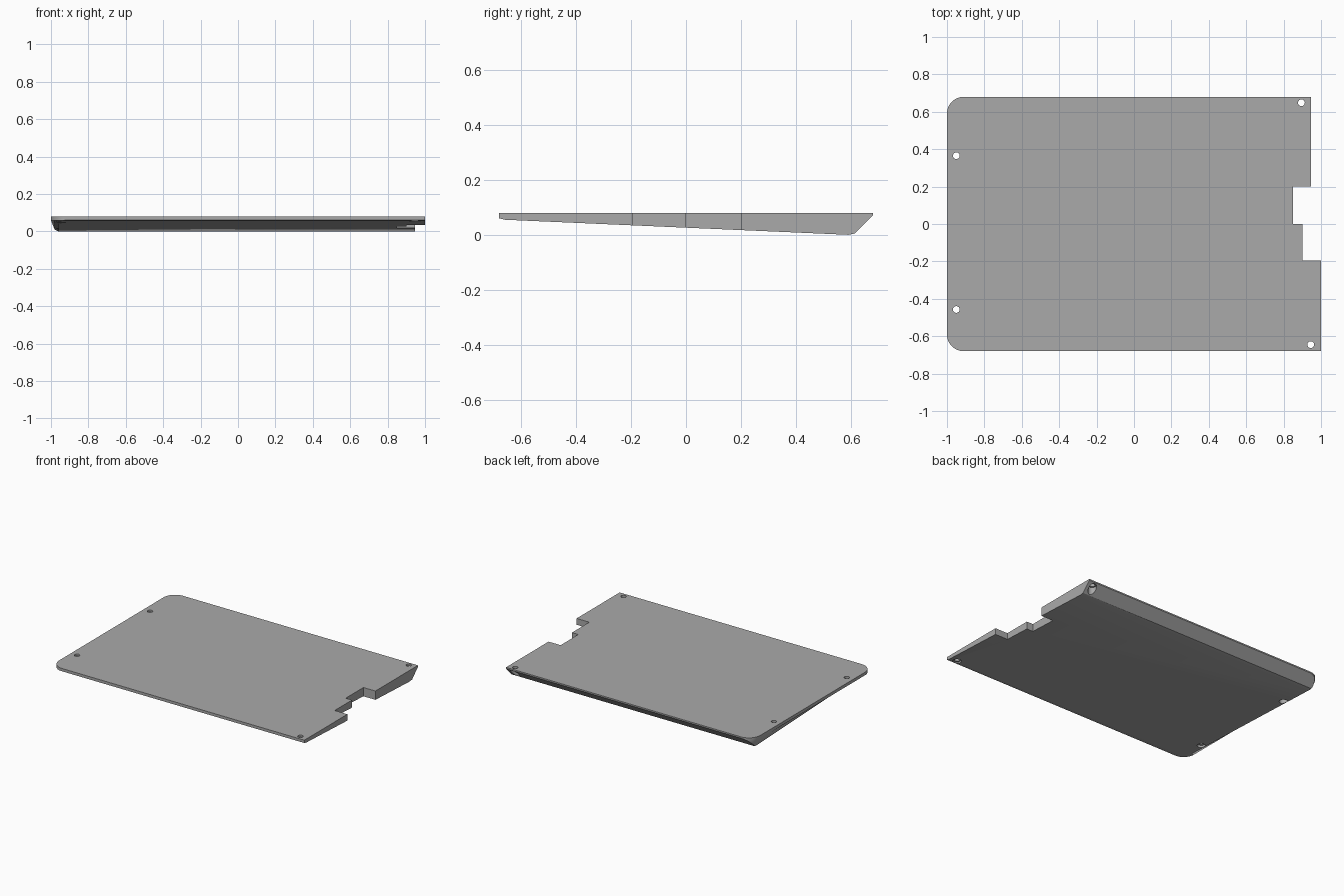
import bpy
import bmesh
from math import pi, sin, cos

if "Cube" in bpy.data.objects:
    bpy.data.objects.remove(bpy.data.objects["Cube"])

grey = bpy.data.materials.new("mid_grey")
grey.use_nodes = True
colour = (0.4, 0.4, 0.4, 1)
grey.diffuse_color = colour
grey.node_tree.nodes["Principled BSDF"].inputs["Base Color"].default_value = colour

TOP, RIM, HALF_Y, RADIUS = 0.08, 0.058, 0.68, 0.09


def loft(name, loops):
    """Closed solid through a stack of matching vertex loops."""
    bm = bmesh.new()
    rings = [[bm.verts.new(p) for p in loop] for loop in loops]
    for a, b in zip(rings, rings[1:]):
        for i in range(len(a)):
            j = (i + 1) % len(a)
            bm.faces.new((a[i], a[j], b[j], b[i]))
    bm.faces.new(rings[0])
    bm.faces.new(rings[-1])
    bmesh.ops.recalc_face_normals(bm, faces=bm.faces)
    mesh = bpy.data.meshes.new(name)
    bm.to_mesh(mesh)
    bm.free()
    mesh.materials.append(grey)
    obj = bpy.data.objects.new(name, mesh)
    bpy.context.collection.objects.link(obj)
    return obj


def cut(target, tool, operation):
    """Apply a boolean and discard its helper."""
    tool.hide_render = True
    mod = target.modifiers.new("cut", "BOOLEAN")
    mod.operation, mod.solver, mod.object = operation, "EXACT", tool
    bpy.context.view_layer.objects.active = target
    bpy.ops.object.modifier_apply(modifier=mod.name)
    bpy.data.objects.remove(tool)


def cylinder(x, y, r, z0, z1, n=24):
    ring = [(x + r * cos(2 * pi * i / n), y + r * sin(2 * pi * i / n)) for i in range(n)]
    return loft("hole_cutter", [[(*p, z) for p in ring] for z in (z0, z1)])


def outline(inset):
    """Plan shape: stepped edge on the left, rounded corners on the right."""
    pts = [(1, -HALF_Y), (1, -0.195), (0.9, -0.195), (0.9, 0), (0.85, 0),
           (0.85, 0.2), (0.945, 0.2), (0.945, HALF_Y)]
    for cy, start in ((HALF_Y - RADIUS, pi / 2), (RADIUS - HALF_Y, pi)):
        for i in range(13):
            a = start + pi / 2 * i / 12
            pts.append((RADIUS - 1 + inset + RADIUS * cos(a), cy + RADIUS * sin(a)))
    return pts


def underside(y):
    return 0.055 - 0.0438 * (y + 0.66)


# Body: vertical rim, drafted side, rounded lower edge, sloping underside
body = loft("tapered_panel", [
    [(x, y, TOP) for x, y in outline(0)],
    [(x, y, RIM) for x, y in outline(0)],
    [(x, y, min(RIM - 0.001, underside(y) + 0.009)) for x, y in outline(0.02)],
    [(x, y, underside(y)) for x, y in outline(0.04)],
])

# Chamfered front lip and steep back slope
profile = [(-0.72, 0.2), (-0.72, 0.07), (-0.68, 0.06), (-0.66, 0.055), (-0.6, 0.045),
           (0, -0.05), (0.34, -0.05), (0.59, 0), (0.615, 0.005), (0.68, 0.07),
           (0.72, 0.11), (0.72, 0.2)]
cut(body, loft("edge_cutter", [[(x, y, z) for y, z in profile] for x in (-1.2, 1.2)]),
    "INTERSECT")

# Screw holes, counterbored from below
for x, y in ((0.895, 0.648), (-0.95, 0.365), (-0.95, -0.457), (0.945, -0.645)):
    cut(body, cylinder(x, y, 0.018, -0.1, 0.2), "DIFFERENCE")
    cut(body, cylinder(x, y, 0.028, -0.1, 0.065), "DIFFERENCE")

bpy.ops.object.select_all(action="DESELECT")
body.select_set(True)
bpy.context.view_layer.objects.active = body
bpy.ops.object.shade_smooth_by_angle(angle=pi / 7)
